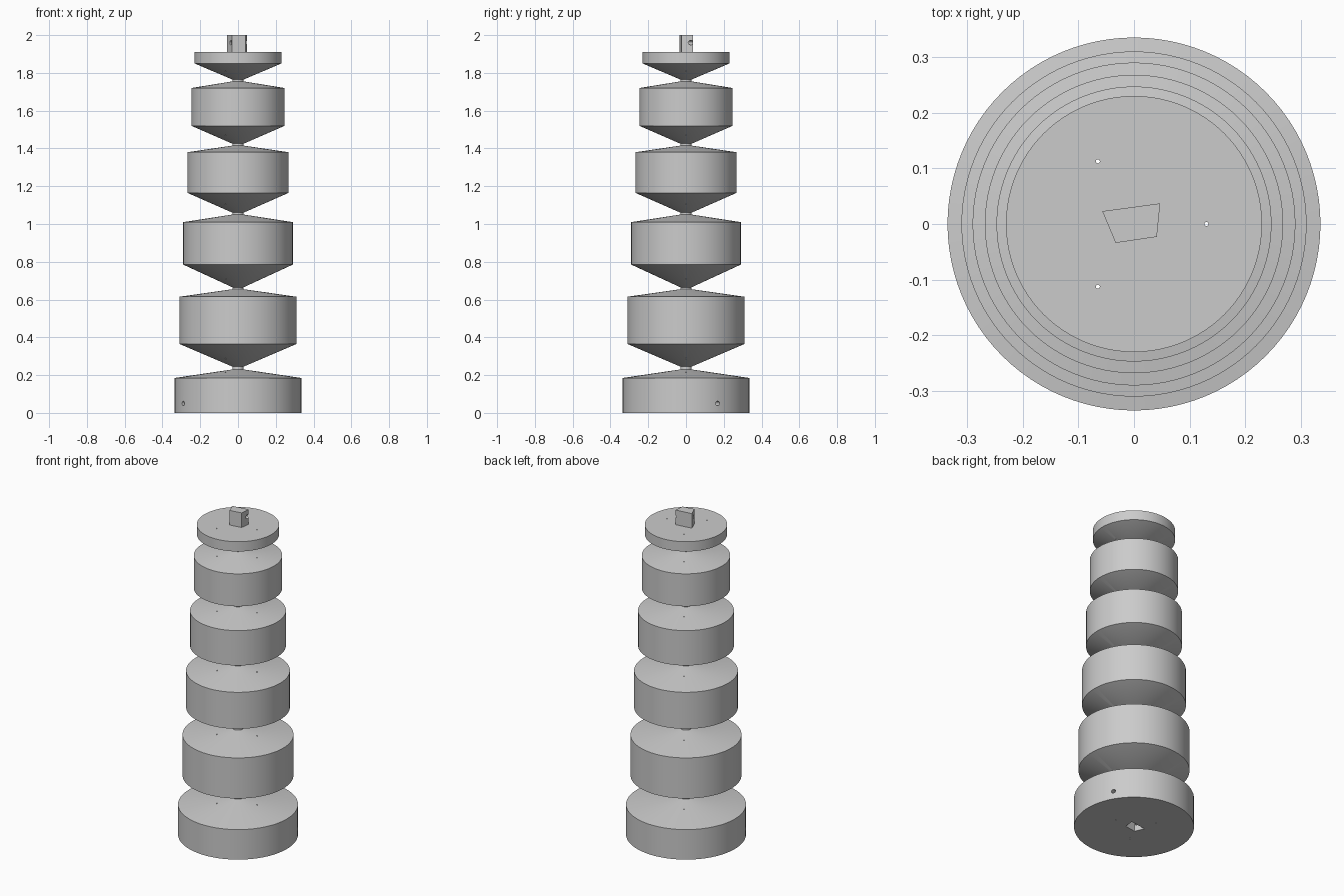
import bpy, bmesh, math
from mathutils import Matrix, Vector

if "Cube" in bpy.data.objects:
    bpy.data.objects.remove(bpy.data.objects["Cube"], do_unlink=True)

grey = bpy.data.materials.new("plain grey")
grey.use_nodes = True
grey.diffuse_color = (0.6, 0.6, 0.6, 1)
grey.node_tree.nodes["Principled BSDF"].inputs["Base Color"].default_value = (0.6, 0.6, 0.6, 1)

NECK = 0.03


def finish(name, bm):
    bmesh.ops.recalc_face_normals(bm, faces=bm.faces)
    mesh = bpy.data.meshes.new(name)
    bm.to_mesh(mesh)
    bm.free()
    mesh.materials.append(grey)
    obj = bpy.data.objects.new(name, mesh)
    bpy.context.collection.objects.link(obj)
    return obj


def lathe(name, profile):
    """Revolve (radius, height) points about the z axis."""
    bm = bmesh.new()
    verts = [bm.verts.new((r, 0, z)) for r, z in profile]
    edges = [bm.edges.new(pair) for pair in zip(verts, verts[1:])]
    bmesh.ops.spin(bm, geom=verts + edges, cent=(0, 0, 0), axis=(0, 0, 1),
                   angle=math.tau, steps=96)
    bmesh.ops.remove_doubles(bm, verts=bm.verts, dist=1e-5)
    return finish(name, bm)


def prism(name, outline, z0, z1):
    bm = bmesh.new()
    face = bm.faces.new([bm.verts.new((x, y, z0)) for x, y in outline])
    grown = bmesh.ops.extrude_face_region(bm, geom=[face])["geom"]
    for v in grown:
        if isinstance(v, bmesh.types.BMVert):
            v.co.z = z1
    return finish(name, bm)


def rod(name, radius, length, matrix):
    bm = bmesh.new()
    bmesh.ops.create_cone(bm, cap_ends=True, segments=20, radius1=radius,
                          radius2=radius, depth=length, matrix=matrix)
    return finish(name, bm)


def cut(obj, cutters):
    bpy.context.view_layer.objects.active = obj
    for cutter in cutters:
        mod = obj.modifiers.new("cut", "BOOLEAN")
        mod.operation = "DIFFERENCE"
        mod.solver = "EXACT"
        mod.object = cutter
        bpy.ops.object.modifier_apply(modifier=mod.name)


# Stacked drums with conical ends, joined by slim necks
base = lathe("base_drum", [(0, 0), (0.335, 0), (0.335, 0.185),
                           (NECK, 0.23), (NECK, 0.245), (0, 0.245)])
drums = [base]
rows = [("lower_drum", 0.31, 0.245, 0.365, 0.615, 0.655, 0.665),
        ("lower_middle_drum", 0.29, 0.665, 0.785, 1.01, 1.05, 1.06),
        ("upper_middle_drum", 0.268, 1.06, 1.165, 1.38, 1.415, 1.425),
        ("upper_drum", 0.247, 1.425, 1.52, 1.72, 1.755, 1.765)]
for name, r, foot, low, high, shoulder, top in rows:
    drums.append(lathe(name, [(0, foot), (NECK, foot), (r, low), (r, high),
                              (NECK, shoulder), (NECK, top), (0, top)]))
drums.append(lathe("top_disc", [(0, 1.765), (NECK, 1.765), (0.23, 1.85),
                                (0.23, 1.91), (0, 1.91)]))

# Four-sided peg on top, and the matching socket underneath
outline = [(-0.057, 0.023), (-0.033, -0.034), (0.041, -0.023), (0.047, 0.037)]
peg = prism("top_peg", outline, 1.91, 2.0)
socket = prism("socket_cutter", outline, -0.05, 0.1)

# Cross holes for a locking pin, and three fine holes down the stack
turn = Matrix.Rotation(math.radians(30), 4, "Z") @ Matrix.Rotation(math.pi / 2, 4, "Y")
base_pin = rod("base_pin_cutter", 0.012, 1, Matrix.Translation((0, 0, 0.05)) @ turn)
peg_pin = rod("peg_pin_cutter", 0.012, 1, Matrix.Translation((0, 0, 1.96)) @ turn)
wires = []
for i in range(3):
    a = math.tau * i / 3
    spot = Vector((0.13 * math.cos(a), 0.13 * math.sin(a), 1))
    wires.append(rod("wire_hole_cutter", 0.0036, 2.4, Matrix.Translation(spot)))

for drum in drums:
    cut(drum, wires)
cut(base, [socket, base_pin])
cut(peg, [peg_pin])

for cutter in [socket, base_pin, peg_pin] + wires:
    bpy.data.objects.remove(cutter, do_unlink=True)

# Smooth walls, crisp rims
bpy.ops.object.select_all(action="DESELECT")
for obj in drums + [peg]:
    obj.select_set(True)
bpy.context.view_layer.objects.active = base
bpy.ops.object.shade_smooth_by_angle(angle=math.radians(30))
